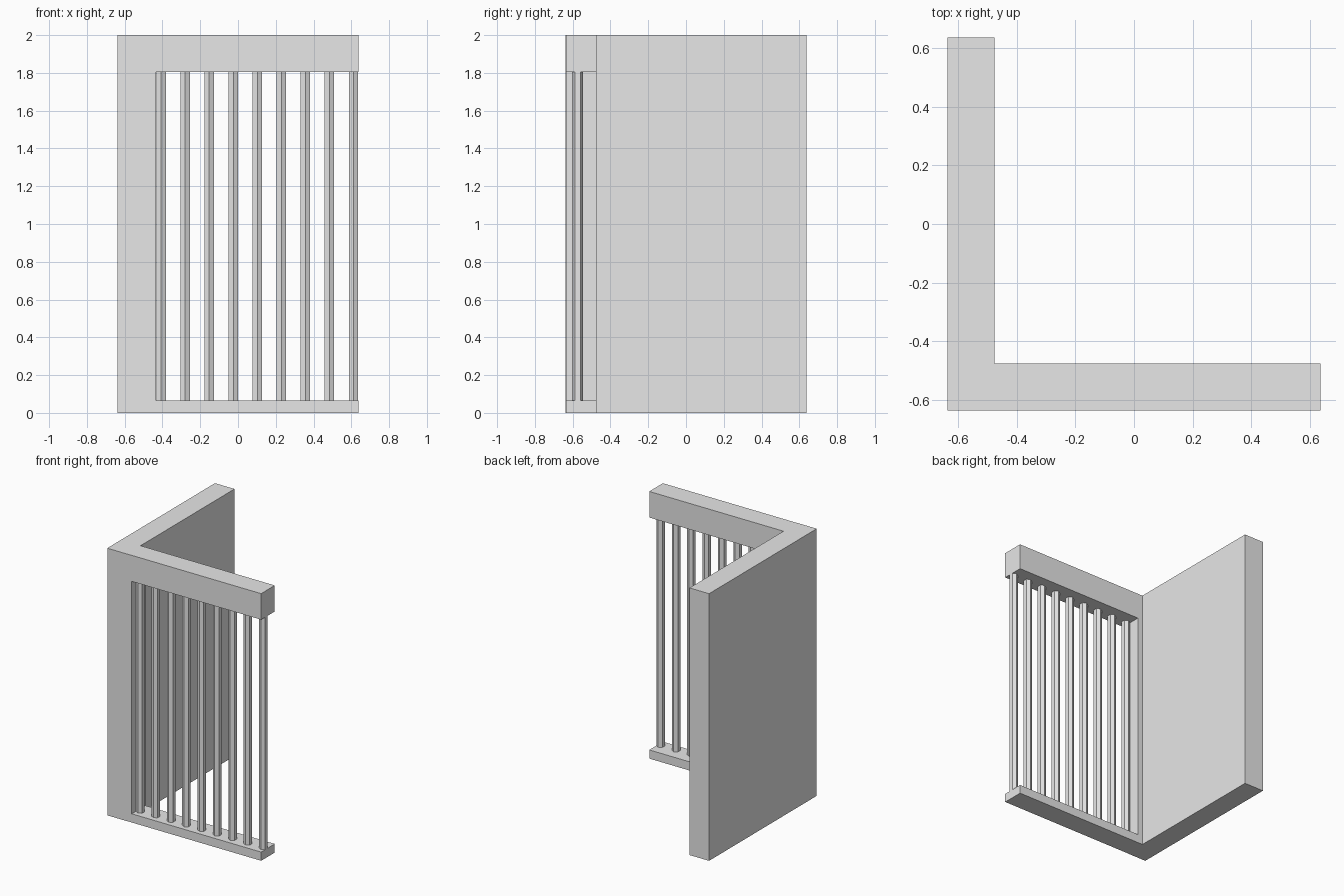
import bpy, bmesh, math

if "Cube" in bpy.data.objects:
    bpy.data.objects.remove(bpy.data.objects["Cube"])

# Single grey material
grey = bpy.data.materials.new("plain_grey")
grey.diffuse_color = (0.8, 0.8, 0.8, 1)
grey.use_nodes = True
grey.node_tree.nodes["Principled BSDF"].inputs["Base Color"].default_value = grey.diffuse_color

H = 0.637                      # half width of the footprint
INNER = -0.475                 # inner faces of the wall and the frame


def finish(name, bm):
    bmesh.ops.recalc_face_normals(bm, faces=bm.faces)
    mesh = bpy.data.meshes.new(name)
    bm.to_mesh(mesh)
    bm.free()
    mesh.materials.append(grey)
    obj = bpy.data.objects.new(name, mesh)
    bpy.context.collection.objects.link(obj)
    return obj


def extrude_profile(name, pts, vec):
    bm = bmesh.new()
    face = bm.faces.new([bm.verts.new(p) for p in pts])
    res = bmesh.ops.extrude_face_region(bm, geom=[face])
    verts = [g for g in res["geom"] if isinstance(g, bmesh.types.BMVert)]
    bmesh.ops.translate(bm, vec=vec, verts=verts)
    return finish(name, bm)


# Solid side wall
extrude_profile("side_wall",
                [(-H, -H, 0), (INNER, -H, 0), (INNER, H, 0), (-H, H, 0)],
                (0, 0, 2))

# Front frame: header, narrow jamb and sill as one C-shaped profile
frame = [(INNER, 0), (H, 0), (H, 0.065), (-0.435, 0.065),
         (-0.435, 1.805), (H, 1.805), (H, 2), (INNER, 2)]
FRONT = -0.636
extrude_profile("front_frame", [(x, FRONT, z) for x, z in frame],
                (0, INNER - FRONT, 0))

# Nine six-sided bars, an edge of each facing the front
R, BAR_Y = 0.029, -0.574
first, last, count = -0.407, 0.6115, 9
for i in range(count):
    cx = first + (last - first) * i / (count - 1)
    ring = [(cx + R * math.sin(math.radians(60 * k)),
             BAR_Y - R * math.cos(math.radians(60 * k)), 0.063)
            for k in range(6)]
    extrude_profile(f"bar_{i + 1}", ring, (0, 0, 1.744))
